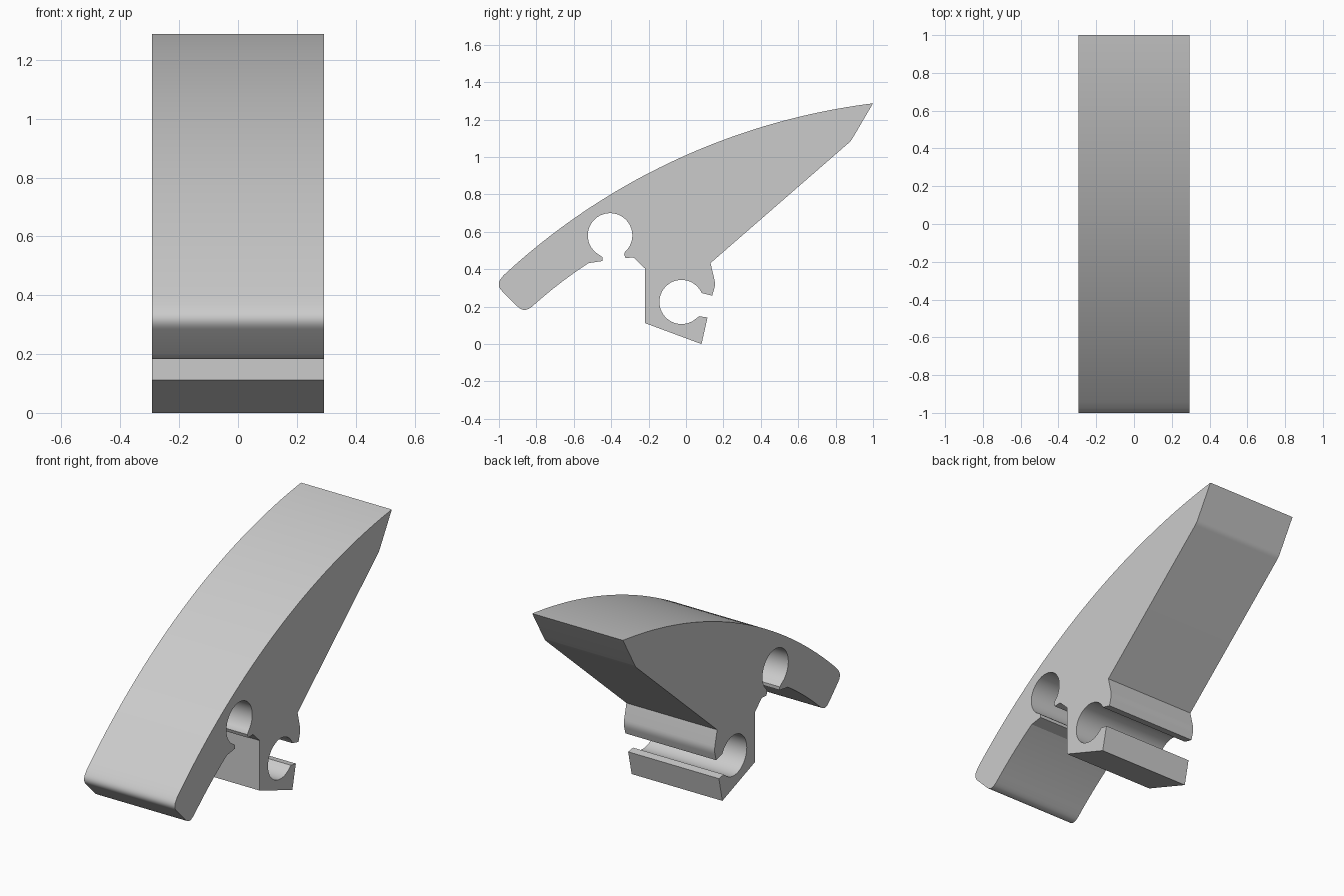
import bpy, bmesh, math
from mathutils import Vector

cube = bpy.data.objects.get("Cube")
if cube:
    bpy.data.objects.remove(cube, do_unlink=True)

HALF_WIDTH = 0.293


def arc(centre, radius, start, end, steps):
    """Points on a circle from start to end, in degrees."""
    result = []
    for i in range(steps + 1):
        a = math.radians(start + (end - start) * i / steps)
        result.append((centre[0] + radius * math.cos(a), centre[1] + radius * math.sin(a)))
    return result


def arc_through(a, b, c, steps):
    """Points on the circle through a, b and c, from a to c."""
    (ax, ay), (bx, by), (cx, cy) = a, b, c
    d = 2 * (ax * (by - cy) + bx * (cy - ay) + cx * (ay - by))
    sa, sb, sc = ax * ax + ay * ay, bx * bx + by * by, cx * cx + cy * cy
    ux = (sa * (by - cy) + sb * (cy - ay) + sc * (ay - by)) / d
    uy = (sa * (cx - bx) + sb * (ax - cx) + sc * (bx - ax)) / d
    start = math.degrees(math.atan2(ay - uy, ax - ux))
    end = math.degrees(math.atan2(cy - uy, cx - ux))
    return arc((ux, uy), math.hypot(ax - ux, ay - uy), start, end, steps)


def rounded(before, corner, after, size, steps=8):
    """Corner softened by a quadratic curve."""
    p = Vector(corner)
    a = p + (Vector(before) - p).normalized() * size
    b = p + (Vector(after) - p).normalized() * size
    return [tuple(a * (1 - t) ** 2 + p * 2 * t * (1 - t) + b * t * t)
            for t in (i / steps for i in range(steps + 1))]


# Side profile in (y, z), starting at the rear tip
tip, nose = (1.0, 1.287), (-0.975, 0.368)
nose_corner, toe_corner = (-1.016, 0.316), (-0.868, 0.168)
under_start = (-0.82, 0.203)

profile = arc_through(tip, (0, 1.01), nose, 48)
profile += rounded(nose, nose_corner, toe_corner, 0.045)
profile += rounded(nose_corner, toe_corner, under_start, 0.045)
profile += arc_through(under_start, (-0.676, 0.323), (-0.521, 0.433), 10)
# Upper clip socket and its lips
profile += [(-0.446, 0.444), (-0.446, 0.463)]
profile += arc((-0.406, 0.581), 0.119, 244, -47, 48)
profile += [(-0.331, 0.481), (-0.324, 0.46), (-0.281, 0.463)]
# Lower block, clip socket and its lips
profile += [(-0.219, 0.404), (-0.219, 0.112), (0.083, 0.0), (0.115, 0.142), (0.07, 0.149)]
profile += arc((-0.024, 0.225), 0.118, -48, -336, 48)
profile += [(0.14, 0.259)]
profile += rounded((0.14, 0.259), (0.158, 0.32), (0.131, 0.433), 0.025, 4)
# Rear underside
profile += [(0.131, 0.433)]
profile += rounded((0.131, 0.433), (0.882, 1.086), tip, 0.015, 4)

# Extrude the profile across the width
bm = bmesh.new()
face = bm.faces.new([bm.verts.new((-HALF_WIDTH, y, z)) for y, z in profile])
sweep = bmesh.ops.extrude_face_region(bm, geom=[face])
bmesh.ops.translate(bm, vec=(2 * HALF_WIDTH, 0, 0),
                    verts=[v for v in sweep["geom"] if isinstance(v, bmesh.types.BMVert)])
bmesh.ops.remove_doubles(bm, verts=bm.verts, dist=0.0005)
bmesh.ops.recalc_face_normals(bm, faces=bm.faces)
mesh = bpy.data.meshes.new("clip_lever")
bm.to_mesh(mesh)
bm.free()

# Plain grey plastic
grey = bpy.data.materials.new("light_grey")
grey.use_nodes = True
grey.diffuse_color = (0.6, 0.6, 0.6, 1)
grey.node_tree.nodes["Principled BSDF"].inputs["Base Color"].default_value = (0.6, 0.6, 0.6, 1)
mesh.materials.append(grey)

lever = bpy.data.objects.new("clip_lever", mesh)
bpy.context.collection.objects.link(lever)
bpy.ops.object.select_all(action="DESELECT")
lever.select_set(True)
bpy.context.view_layer.objects.active = lever
bpy.ops.object.shade_smooth_by_angle(angle=math.radians(25))
